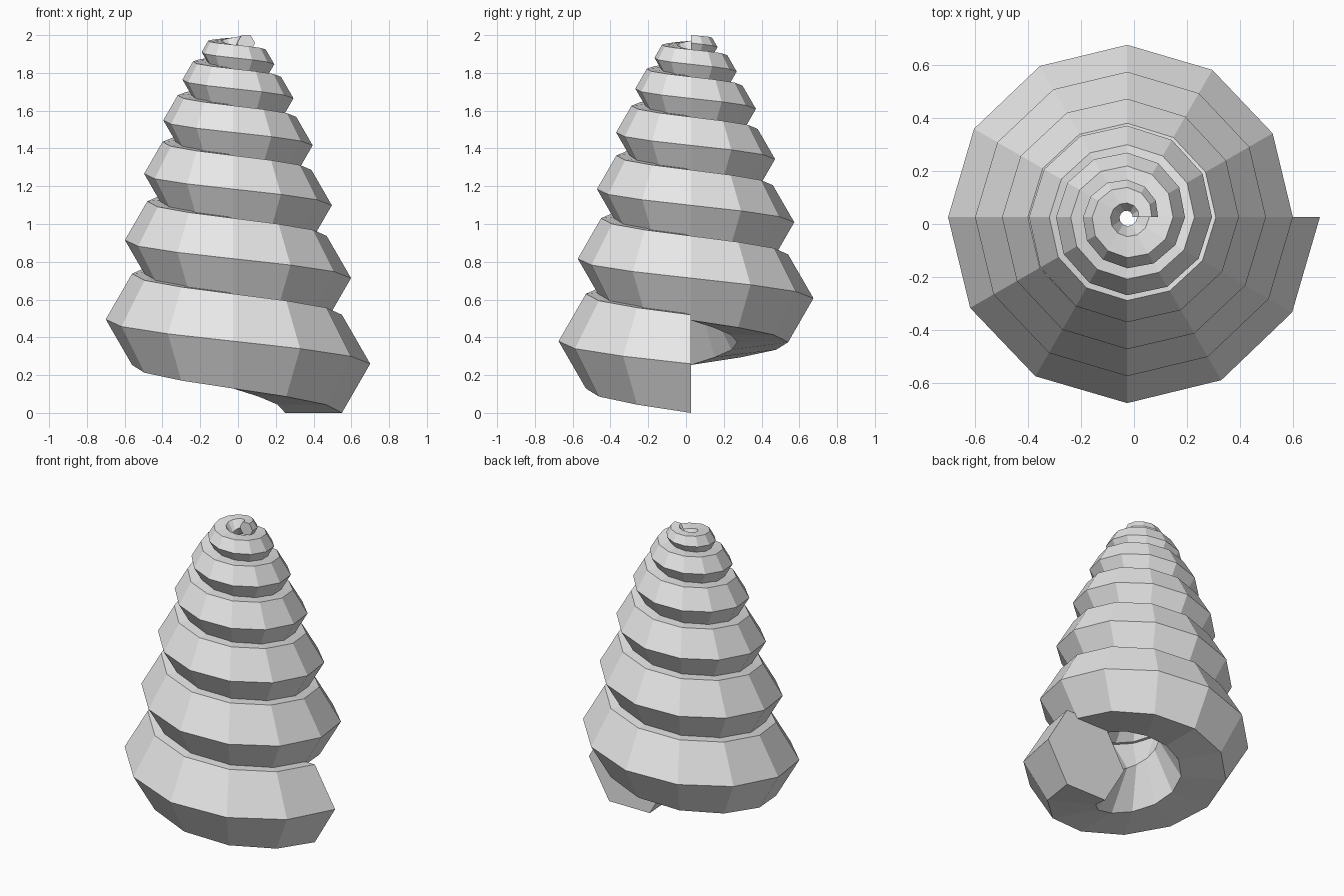
import bpy, bmesh, math

cube = bpy.data.objects.get("Cube")
if cube:
    bpy.data.objects.remove(cube, do_unlink=True)

# Shell proportions
TURNS, STEPS, SIDES = 6, 12, 6
TUBE_RADIUS, COIL_RADIUS = 0.3, 0.4255
SHRINK = 0.14          # size lost per turn
CLIMB = 0.488          # rise per turn at full size
AXIS = (-0.0255, 0.0255)
BASE = TUBE_RADIUS * math.sin(math.pi / 3)


def section(bm, turn):
    """Hexagonal tube section, standing upright in the radial plane."""
    scale = 1 - SHRINK * turn
    angle = -math.tau * turn
    height = BASE + CLIMB * (turn - SHRINK * turn ** 2 / 2)
    ring = []
    for i in range(SIDES):
        a = math.tau * i / SIDES
        r = scale * (COIL_RADIUS + TUBE_RADIUS * math.cos(a))
        ring.append(bm.verts.new((AXIS[0] + r * math.cos(angle),
                                  AXIS[1] + r * math.sin(angle),
                                  height + scale * TUBE_RADIUS * math.sin(a))))
    return ring


# Grey shell material
grey = bpy.data.materials.new("shell grey")
grey.use_nodes = True
colour = (0.8, 0.8, 0.8, 1)
grey.diffuse_color = colour
grey.node_tree.nodes["Principled BSDF"].inputs["Base Color"].default_value = colour

# Tapering coil with closed ends
bm = bmesh.new()
rings = [section(bm, k / STEPS) for k in range(TURNS * STEPS + 1)]
for low, high in zip(rings, rings[1:]):
    for i in range(SIDES):
        j = (i + 1) % SIDES
        bm.faces.new((low[i], low[j], high[j], high[i]))
bm.faces.new(rings[0])
bm.faces.new(rings[-1])
bmesh.ops.recalc_face_normals(bm, faces=bm.faces)

mesh = bpy.data.meshes.new("spiral_shell")
bm.to_mesh(mesh)
bm.free()
mesh.materials.append(grey)
shell = bpy.data.objects.new("spiral_shell", mesh)
bpy.context.collection.objects.link(shell)
